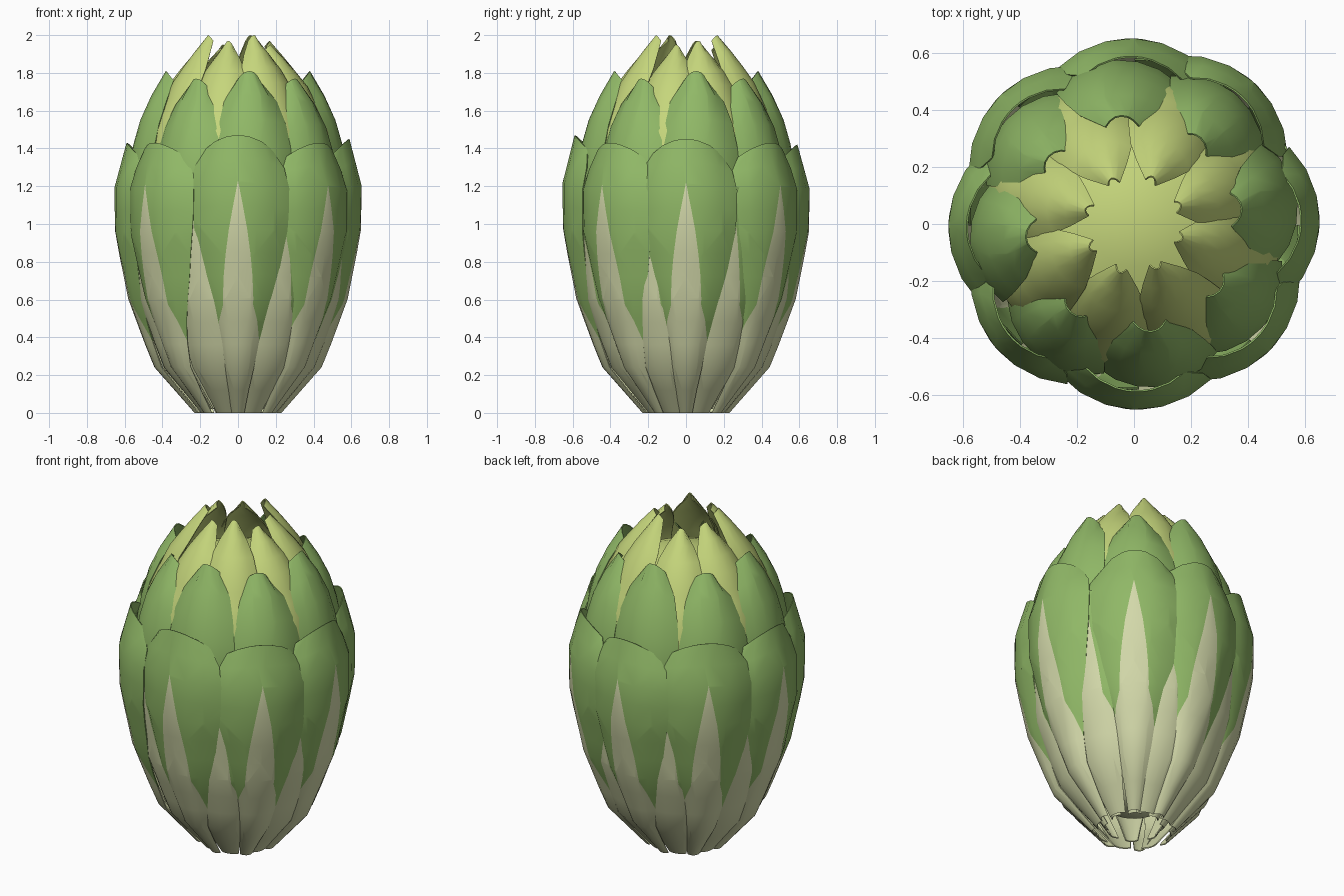
import bpy, bmesh, math, random
from mathutils import Vector

random.seed(4)
cube = bpy.data.objects.get("Cube")
if cube:
    bpy.data.objects.remove(cube)


def material(name, rgb):
    m = bpy.data.materials.new(name)
    m.use_nodes = True
    m.diffuse_color = (*rgb, 1)
    bsdf = m.node_tree.nodes["Principled BSDF"]
    bsdf.inputs["Base Color"].default_value = (*rgb, 1)
    bsdf.inputs["Roughness"].default_value = 0.8
    return m


GREEN = material("leaf green", (0.28, 0.48, 0.135))
PALE = material("pale stalk", (0.65, 0.69, 0.4))
LIME = material("young yellow green", (0.56, 0.67, 0.2))


def interp(points, z):
    """Piecewise linear lookup in a list of (z, value)."""
    if z <= points[0][0]:
        return points[0][1]
    for (z0, a), (z1, b) in zip(points, points[1:]):
        if z <= z1:
            return a + (b - a) * (z - z0) / (z1 - z0)
    return points[-1][1]


# Pale streak outline: two straight lines on each half, as (height at centre, slope)
STREAK = ((1.22, -1.5), (0.72, -0.34))


def finish(obj, angle=40):
    bpy.ops.object.select_all(action="DESELECT")
    obj.select_set(True)
    bpy.context.view_layer.objects.active = obj
    for mod in list(obj.modifiers):
        bpy.ops.object.modifier_apply(modifier=mod.name)
    bpy.ops.object.shade_smooth_by_angle(angle=math.radians(angle))


def add_leaf(bm, angle, top, base, radius, width, bulge, drop, tilt, rows, streaked):
    """One leaf: a flat sheet (side, height), cut along the streak, then wrapped."""
    leaf = bmesh.new()
    bmesh.ops.create_grid(leaf, x_segments=6, y_segments=rows, size=1)
    full = radius[-1][0]
    for v in leaf.verts:
        v.co.y = base + (full - base) * (v.co.y + 1) / 2
    if streaked:
        for height, slope in STREAK:
            for side in (-1, 1):
                geom = leaf.verts[:] + leaf.edges[:] + leaf.faces[:]
                bmesh.ops.bisect_plane(leaf, geom=geom, dist=1e-5,
                                       plane_co=(0, height, 0),
                                       plane_no=Vector((-slope * side, 1, 0)).normalized())
        for f in leaf.faces:
            c = f.calc_center_median()
            f.material_index = int(c.y < max(h + k * abs(c.x) for h, k in STREAK))
    for v in leaf.verts:
        s, z = v.co.x, v.co.y
        t = (z - base) / (full - base)
        a = math.radians(angle + s * interp(width, z))
        r = interp(radius, z) * (1 - bulge * s * s + tilt * s)
        z += (top - full) * t ** 3 - drop * s * s * t ** 5
        v.co = (r * math.sin(a), -r * math.cos(a), z)
    part = bpy.data.meshes.new("leaf_part")
    leaf.to_mesh(part)
    leaf.free()
    bm.from_mesh(part)
    bpy.data.meshes.remove(part)


def leaf_ring(name, leaves, mats, **shape):
    bm = bmesh.new()
    for angle, top in leaves:
        add_leaf(bm, angle, top, **shape)
    mesh = bpy.data.meshes.new(name)
    bm.to_mesh(mesh)
    bm.free()
    for m in mats:
        mesh.materials.append(m)
    obj = bpy.data.objects.new(name, mesh)
    bpy.context.collection.objects.link(obj)
    solid = obj.modifiers.new("thickness", "SOLIDIFY")
    solid.thickness = 0.006
    solid.offset = -1
    finish(obj)


def ring(offset, tops, jitter):
    return [(offset + 45 * i + random.uniform(-jitter, jitter), tops[i % len(tops)])
            for i in range(8)]


# Broad outer leaves
outer = zip((0, 47, 90, 140, 180, 226, 270, 311),
            (1.47, 1.43, 1.45, 1.43, 1.42, 1.44, 1.43, 1.43))
leaf_ring("outer_leaves", outer, (GREEN, PALE),
          base=0, rows=12, streaked=True, bulge=0.08, drop=0.075, tilt=0.015,
          radius=[(0, 0.23), (0.25, 0.45), (0.6, 0.58), (0.95, 0.65),
                  (1.2, 0.655), (1.45, 0.59)],
          width=[(0, 9), (0.25, 12), (0.42, 14.5), (0.65, 21), (1, 26),
                 (1.25, 26.5), (1.38, 24), (1.45, 19)])

# Short leaves filling the gaps near the base
leaf_ring("gap_leaves", ring(23, (1.2,), 1.5), (GREEN, PALE),
          base=0, rows=10, streaked=True, bulge=0.05, drop=0.05, tilt=0.02,
          radius=[(0, 0.21), (0.25, 0.425), (0.6, 0.55), (0.95, 0.6), (1.2, 0.6)],
          width=[(0, 14), (0.3, 18), (0.7, 22), (1, 23), (1.2, 15)])

# Tall middle leaves
leaf_ring("middle_leaves", ring(8, (1.81, 1.77), 2), (GREEN, PALE),
          base=0.02, rows=14, streaked=True, bulge=0.09, drop=0.05, tilt=0.015,
          radius=[(0, 0.15), (0.5, 0.47), (1, 0.575), (1.3, 0.58), (1.5, 0.54),
                  (1.65, 0.475), (1.8, 0.385)],
          width=[(0, 14), (0.5, 18), (1, 23), (1.3, 24), (1.5, 23.5),
                 (1.65, 21), (1.74, 17), (1.8, 10)])

# Young folded leaves around the crown
leaf_ring("crown_leaves", ring(-20, (1.97, 2.0, 1.95), 5), (LIME,),
          base=1, rows=12, streaked=False, bulge=0.12, drop=0.03, tilt=0.02,
          radius=[(1, 0.49), (1.3, 0.53), (1.5, 0.49), (1.75, 0.375),
                  (1.88, 0.28), (2, 0.18)],
          width=[(1, 22), (1.5, 25), (1.75, 25), (1.88, 24), (1.94, 17), (2, 8)])

# Inner heart: a turned core, pale below and lime at the top
profile = [(0, 0.12), (0.15, 0.16), (0.27, 0.3), (0.41, 0.7), (0.42, 1.2),
           (0.4, 1.45), (0.29, 1.68), (0.15, 1.74), (0, 1.76)]
bm = bmesh.new()
verts = [bm.verts.new((r, 0, z)) for r, z in profile]
edges = [bm.edges.new(pair) for pair in zip(verts, verts[1:])]
bmesh.ops.spin(bm, geom=verts + edges, cent=(0, 0, 0), axis=(0, 0, 1),
               angle=math.tau, steps=24)
bmesh.ops.remove_doubles(bm, verts=bm.verts, dist=1e-4)
bmesh.ops.recalc_face_normals(bm, faces=bm.faces)
for f in bm.faces:
    f.material_index = int(f.calc_center_median().z > 1.45)
mesh = bpy.data.meshes.new("heart_core")
bm.to_mesh(mesh)
bm.free()
mesh.materials.append(PALE)
mesh.materials.append(LIME)
core = bpy.data.objects.new("heart_core", mesh)
bpy.context.collection.objects.link(core)
finish(core)
